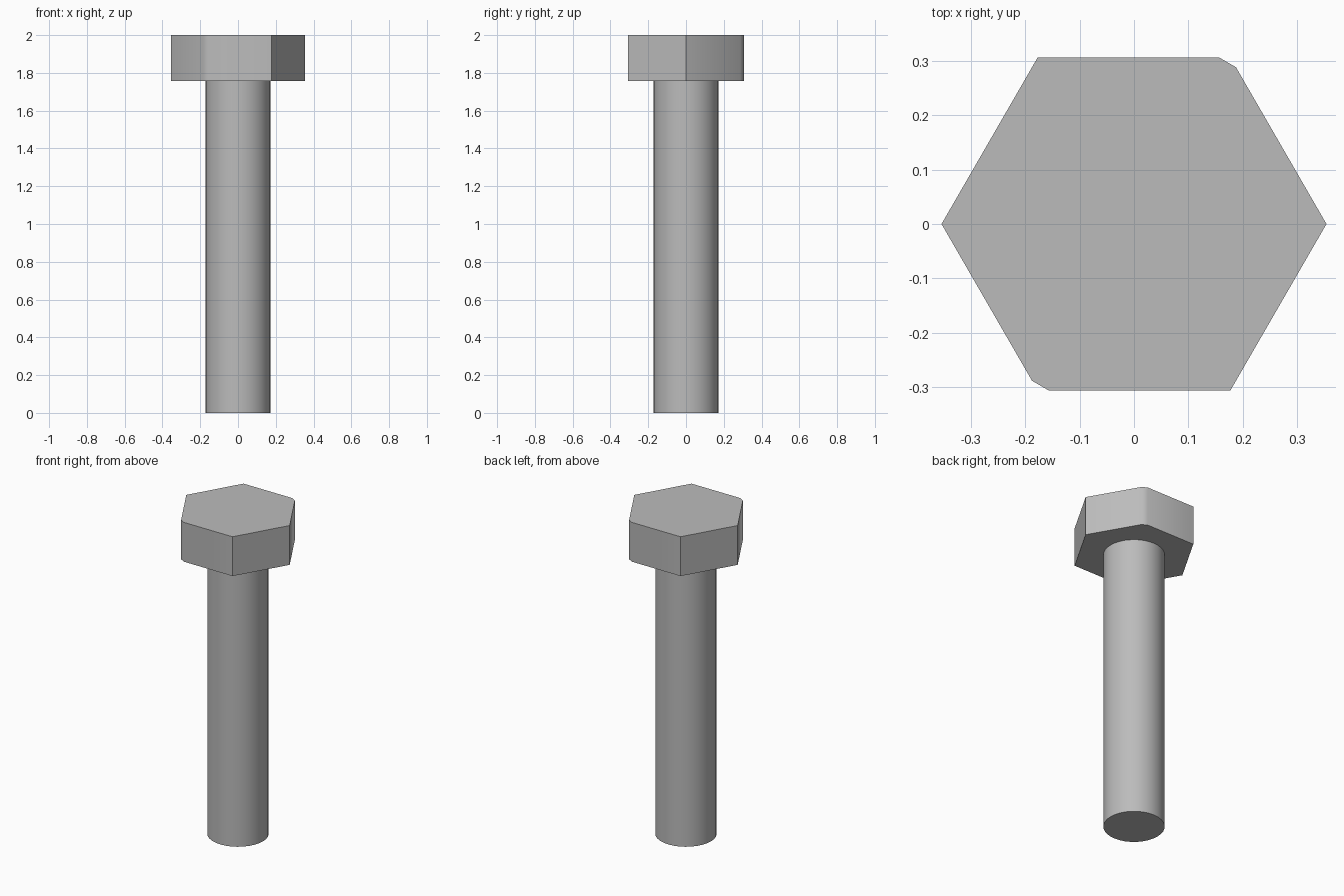
import bpy
import bmesh
import math

cube = bpy.data.objects.get("Cube")
if cube:
    bpy.data.objects.remove(cube, do_unlink=True)

# Plain steel used on the whole bolt
steel = bpy.data.materials.new("grey_steel")
steel.use_nodes = True
colour = (0.5, 0.5, 0.5, 1)
steel.diffuse_color = colour
steel.node_tree.nodes["Principled BSDF"].inputs["Base Color"].default_value = colour

HEAD_BOTTOM = 1.757
TOP = 2.0


def prism(name, sides, radius, bottom, top, corner_cut=0):
    """Upright prism, optionally with its vertical corners chamfered."""
    bm = bmesh.new()
    bmesh.ops.create_cone(bm, cap_ends=True, segments=sides,
                          radius1=radius, radius2=radius, depth=top - bottom)
    # Turn the prism so that one corner points along +x
    first = bm.verts[:][0].co
    turn = -math.atan2(first.y, first.x)
    for v in bm.verts:
        angle = math.atan2(v.co.y, v.co.x) + turn
        v.co = (radius * math.cos(angle), radius * math.sin(angle),
                v.co.z + (top + bottom) / 2)
    if corner_cut:
        uprights = [e for e in bm.edges
                    if abs(e.verts[0].co.z - e.verts[1].co.z) > 0.01]
        bmesh.ops.bevel(bm, geom=uprights, offset=corner_cut,
                        offset_type='OFFSET', segments=1, affect='EDGES')
    mesh = bpy.data.meshes.new(name)
    bm.to_mesh(mesh)
    bm.free()
    mesh.materials.append(steel)
    obj = bpy.data.objects.new(name, mesh)
    bpy.context.collection.objects.link(obj)
    bpy.ops.object.select_all(action='DESELECT')
    obj.select_set(True)
    bpy.context.view_layer.objects.active = obj
    bpy.ops.object.shade_smooth_by_angle(angle=math.radians(40))
    return obj


# Hexagonal head with chamfered corners, flats facing front and back
prism("bolt_head", 6, 0.3535, HEAD_BOTTOM, TOP, 0.021)

# Round shank
prism("bolt_shank", 32, 0.172, 0, HEAD_BOTTOM)
